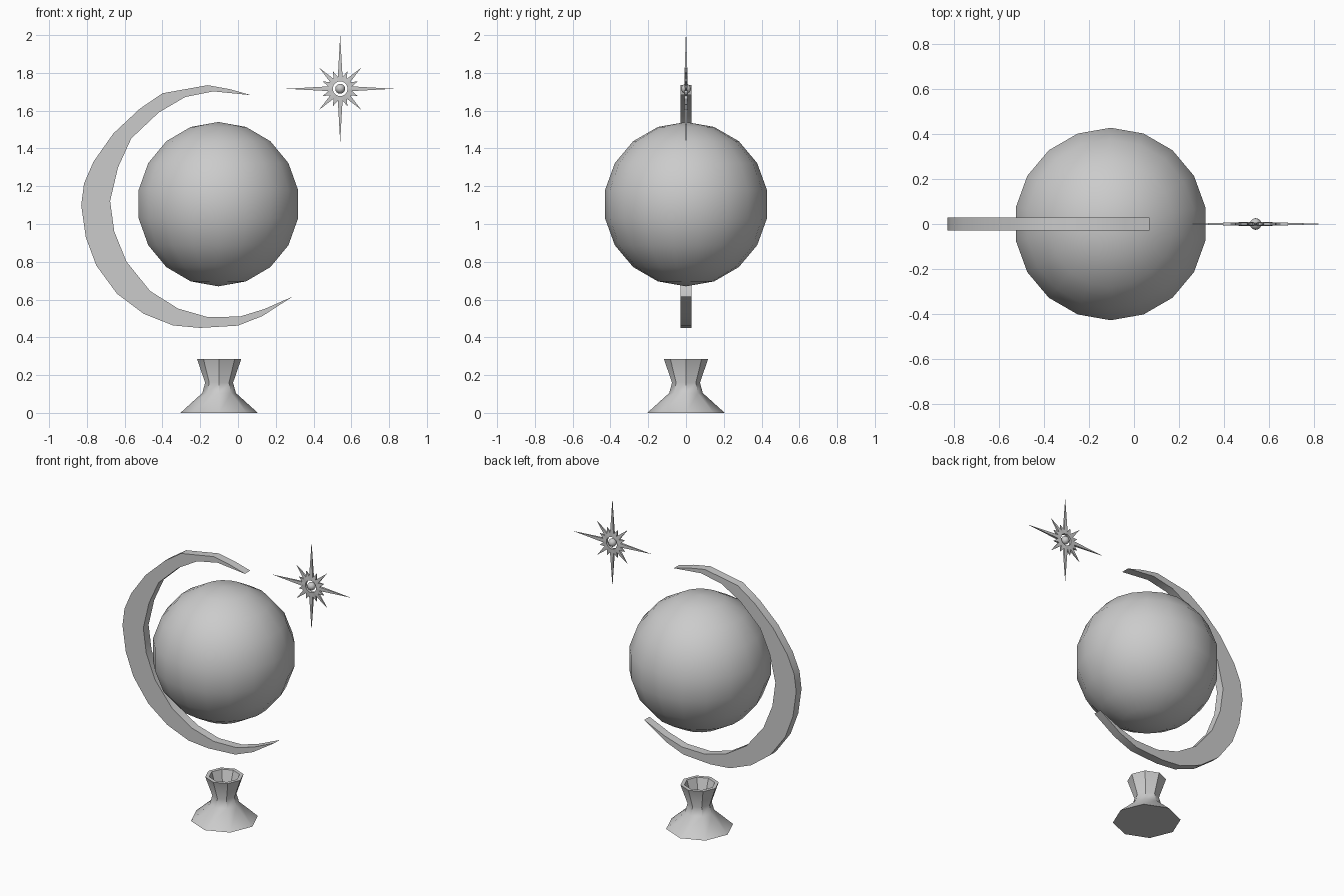
import bpy, bmesh, math

if "Cube" in bpy.data.objects:
    bpy.data.objects.remove(bpy.data.objects["Cube"])

grey = bpy.data.materials.new("plain grey")
grey.diffuse_color = (0.6, 0.6, 0.6, 1)
grey.use_nodes = True
grey.node_tree.nodes["Principled BSDF"].inputs["Base Color"].default_value = grey.diffuse_color


def finish(name, bm, loc, angle=30):
    """Turn a bmesh into a shaded object."""
    bmesh.ops.recalc_face_normals(bm, faces=bm.faces)
    mesh = bpy.data.meshes.new(name)
    bm.to_mesh(mesh)
    bm.free()
    mesh.materials.append(grey)
    ob = bpy.data.objects.new(name, mesh)
    bpy.context.collection.objects.link(ob)
    ob.location = loc
    bpy.ops.object.select_all(action='DESELECT')
    ob.select_set(True)
    bpy.context.view_layer.objects.active = ob
    bpy.ops.object.shade_smooth_by_angle(angle=math.radians(angle))
    return ob


def lathe(name, profile, sides, loc, start=0.0, angle=30):
    """Spin (radius, z) points about the vertical axis."""
    bm = bmesh.new()
    rings = []
    for r, z in profile:
        if r < 1e-6:
            rings.append([bm.verts.new((0, 0, z))] * sides)
        else:
            rings.append([bm.verts.new((r * math.cos(start + 2 * math.pi * i / sides),
                                        r * math.sin(start + 2 * math.pi * i / sides), z))
                          for i in range(sides)])
    for a, b in zip(rings, rings[1:]):
        for i in range(sides):
            j = (i + 1) % sides
            bm.faces.new(list(dict.fromkeys((a[i], a[j], b[j], b[i]))))
    return finish(name, bm, loc, angle)


def ball(name, radius, sides, rings, loc):
    pts = [(radius * math.sin(math.pi * k / rings), -radius * math.cos(math.pi * k / rings))
           for k in range(rings + 1)]
    return lathe(name, pts, sides, loc, math.pi / 2, 60)


# Globe
ball("globe", 0.435, 18, 9, (-0.104, 0, 1.105))

# Flared pedestal with a hollow cup on top
lathe("pedestal", [(0, 0), (0.205, 0), (0.089, 0.105), (0.074, 0.16), (0.117, 0.285),
                   (0.093, 0.285), (0.06, 0.18), (0, 0.17)], 8, (-0.1, 0, 0), 0, 42)

# Crescent: outer and inner edges share the two tips
outer = [(0.07, 1.682), (-0.04, 1.713), (-0.16, 1.735), (-0.40, 1.692), (-0.52, 1.61), (-0.66, 1.479),
         (-0.765, 1.33), (-0.815, 1.215), (-0.83, 1.10), (-0.806, 0.93), (-0.75, 0.78), (-0.64, 0.63),
         (-0.50, 0.525), (-0.344, 0.463), (-0.20, 0.45), (0.0, 0.462), (0.13, 0.513), (0.288, 0.615)]
inner = [(-0.13, 1.702), (-0.28, 1.672), (-0.42, 1.59), (-0.565, 1.453), (-0.635, 1.30),
         (-0.677, 1.122), (-0.655, 0.96), (-0.59, 0.80), (-0.465, 0.645), (-0.317, 0.552),
         (-0.16, 0.507), (0.01, 0.51), (0.14, 0.55)]
bm = bmesh.new()
face = bm.faces.new([bm.verts.new((x, -0.028, z)) for x, z in outer + inner[::-1]])
ext = bmesh.ops.extrude_face_region(bm, geom=[face])
bmesh.ops.translate(bm, vec=(0, 0.056, 0),
                    verts=[v for v in ext["geom"] if isinstance(v, bmesh.types.BMVert)])
finish("crescent", bm, (0, 0, 0))

# Sixteen-pointed star plate with a round hole, thinning to its tips
STAR = (0.541, 0, 1.716)
bm = bmesh.new()
sides = {}
for s in (-1, 1):
    hole, rim = [], []
    for i in range(32):
        a = math.pi * i / 16
        c, n = math.cos(a), math.sin(a)
        if i % 2:
            r, t = 0.064, 0.008
        else:
            r = 0.284 if i % 8 == 0 else 0.158 if i % 4 == 0 else 0.1
            t = 0.001
        hole.append(bm.verts.new((0.039 * c, s * 0.009, 0.039 * n)))
        rim.append(bm.verts.new((r * c, s * t, r * n)))
    sides[s] = hole, rim
for i in range(32):
    j = (i + 1) % 32
    for hole, rim in sides.values():
        bm.faces.new((hole[i], hole[j], rim[j], rim[i]))
    for k in (0, 1):
        a, b = sides[-1][k], sides[1][k]
        bm.faces.new((a[i], a[j], b[j], b[i]))
finish("star", bm, STAR)

# Small bead in the middle of the star
ball("star_bead", 0.026, 12, 8, STAR)
